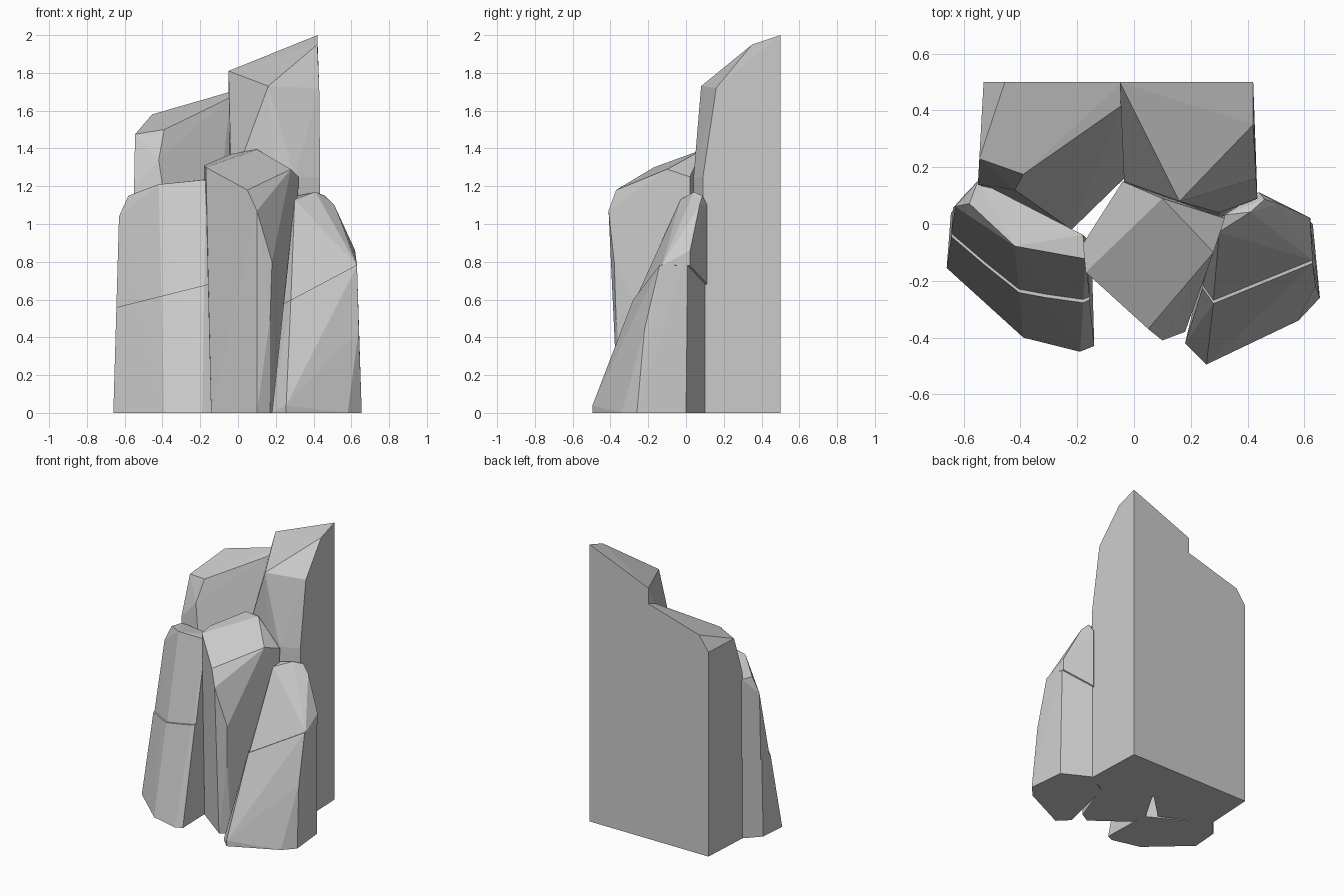
import bpy
import bmesh
from mathutils import Vector

default_cube = bpy.data.objects.get("Cube")
if default_cube:
    bpy.data.objects.remove(default_cube, do_unlink=True)

# Single stone colour
stone = bpy.data.materials.new("stone_grey")
stone.use_nodes = True
colour = (0.6, 0.6, 0.6, 1)
stone.diffuse_color = colour
stone.node_tree.nodes["Principled BSDF"].inputs["Base Color"].default_value = colour


def faceted_hull(base, crown):
    """Wrap a ground outline and the upper corner points in flat facets."""
    bm = bmesh.new()
    for x, y in base:
        bm.verts.new((x, y, 0))
    for point in crown:
        bm.verts.new(point)
    result = bmesh.ops.convex_hull(bm, input=bm.verts[:])
    unused = set(result["geom_interior"]) | set(result["geom_unused"])
    loose = [item for item in unused if isinstance(item, bmesh.types.BMVert)]
    bmesh.ops.delete(bm, geom=loose, context="VERTS")
    bmesh.ops.dissolve_limit(bm, angle_limit=0.03, verts=bm.verts[:], edges=bm.edges[:])
    bmesh.ops.recalc_face_normals(bm, faces=bm.faces[:])
    return bm


def keep_side(bm, height, slope, upper):
    """Slice along a sloping seam, keep one side and cap it."""
    geometry = bm.verts[:] + bm.edges[:] + bm.faces[:]
    bmesh.ops.bisect_plane(
        bm, geom=geometry,
        plane_co=Vector((0, 0, height)),
        plane_no=Vector((-slope, 0, 1)).normalized(),
        clear_inner=upper, clear_outer=not upper)
    rim = [edge for edge in bm.edges if edge.is_boundary]
    bmesh.ops.holes_fill(bm, edges=rim)
    bmesh.ops.recalc_face_normals(bm, faces=bm.faces[:])


def add_object(name, bm):
    mesh = bpy.data.meshes.new(name)
    bm.to_mesh(mesh)
    bm.free()
    mesh.materials.append(stone)
    rock = bpy.data.objects.new(name, mesh)
    bpy.context.collection.objects.link(rock)


def add_rock(name, base, crown, seam=None):
    """Make a rock; a seam gives it a slim ledge where the upper part is set back."""
    if seam is None:
        add_object(name, faceted_hull(base, crown))
        return
    height, slope, setback = seam
    for part, upper in (("lower", False), ("upper", True)):
        bm = faceted_hull(base, crown)
        keep_side(bm, height, slope, upper)
        if upper:
            bmesh.ops.translate(bm, verts=bm.verts[:], vec=(0, setback, 0))
        add_object(name + "_" + part, bm)


# Tall slab at the back
add_rock(
    "tall_back_rock",
    base=[(-.05, .5), (.42, .5), (.435, .09), (.3, .02), (-.035, .15)],
    crown=[(.42, .5, 2), (.42, .35, 1.95), (-.05, .5, 1.81), (.16, .08, 1.73),
           (-.045, .34, 1.52), (.43, .16, 1.72), (.435, .09, 1.25),
           (.3, .04, 1.25), (-.035, .15, 1.2)])

# Shorter slab beside it
add_rock(
    "short_back_rock",
    base=[(-.53, .5), (-.04, .5), (-.035, .16), (-.22, -.02), (-.55, .13)],
    crown=[(-.53, .5, 1.475), (-.455, .5, 1.58), (-.04, .5, 1.7),
           (-.04, .42, 1.67), (-.39, .175, 1.5), (-.545, .23, 1.475),
           (-.42, .12, 1.34), (-.55, .14, 1.2)])

# Overhanging block in the middle
add_rock(
    "middle_rock",
    base=[(-.03, .15), (.3, .03), (.2, -.2), (.17, -.32), (.1, -.36),
          (-.14, -.18), (-.16, -.07)],
    crown=[(-.17, -.17, 1.3), (.05, -.37, 1.18), (.28, -.1, 1.29),
           (.1, .09, 1.395), (-.04, .15, 1.37), (.1, -.41, 1.07),
           (.32, .02, 1.25), (-.18, -.07, 1.31), (.18, -.38, .8),
           (.17, -.37, .5)])

# Leaning rock on the front right side
add_rock(
    "front_right_rock",
    base=[(-.66, -.155), (-.39, -.4), (-.19, -.45), (-.14, -.43),
          (-.15, -.08), (-.55, .14), (-.645, .04)],
    crown=[(-.63, .05, 1.04), (-.55, .14, 1.15), (-.58, .06, 1.15),
           (-.42, -.09, 1.21), (-.17, -.135, 1.235), (-.18, -.05, 1.235)],
    seam=(.72, .25, .012))

# Leaning rock on the front left side
add_rock(
    "front_left_rock",
    base=[(.18, -.42), (.255, -.495), (.58, -.34), (.655, -.26),
          (.63, 0), (.44, .1), (.28, 0)],
    crown=[(.3, -.04, 1.13), (.32, .02, 1.15), (.41, .03, 1.17),
           (.46, .075, 1.15), (.44, .1, 1.1), (.51, .06, 1.1),
           (.62, .01, .86), (.64, -.22, .44), (.63, -.14, .78),
           (.28, -.28, .6), (.255, -.495, .04)],
    seam=(.45, .53, .012))
